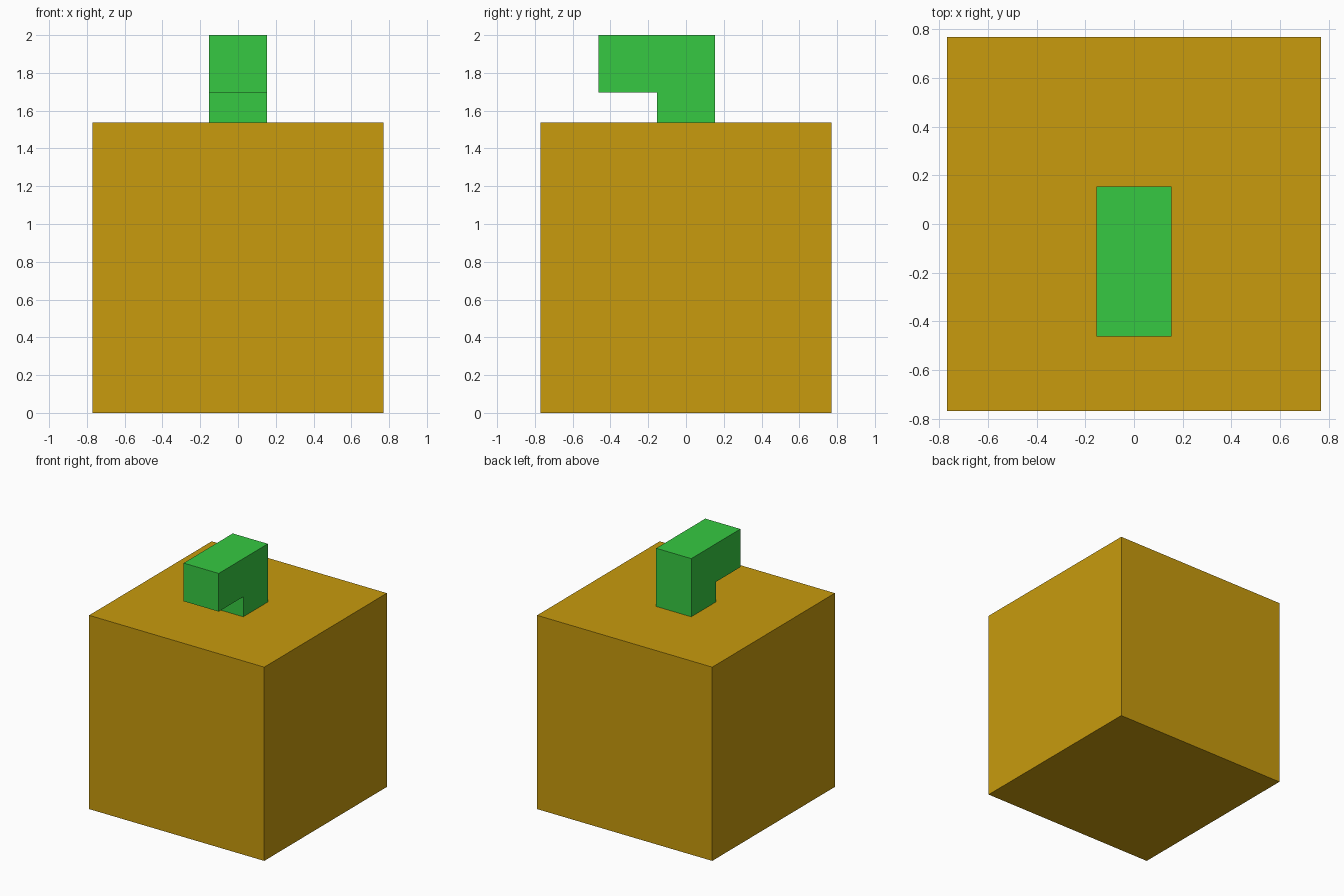
import bpy
import bmesh

if "Cube" in bpy.data.objects:
    bpy.data.objects.remove(bpy.data.objects["Cube"])


def material(name, rgb):
    mat = bpy.data.materials.new(name)
    mat.diffuse_color = (*rgb, 1.0)
    mat.use_nodes = True
    mat.node_tree.nodes["Principled BSDF"].inputs["Base Color"].default_value = mat.diffuse_color
    return mat


def prism(name, profile, half_width, mat):
    """Extrude a (y, z) side profile symmetrically along x."""
    bm = bmesh.new()
    face = bm.faces.new([bm.verts.new((-half_width, y, z)) for y, z in profile])
    extruded = bmesh.ops.extrude_face_region(bm, geom=[face])["geom"]
    verts = [g for g in extruded if isinstance(g, bmesh.types.BMVert)]
    bmesh.ops.translate(bm, verts=verts, vec=(2 * half_width, 0, 0))
    bmesh.ops.recalc_face_normals(bm, faces=bm.faces)
    mesh = bpy.data.meshes.new(name)
    bm.to_mesh(mesh)
    bm.free()
    mesh.materials.append(mat)
    obj = bpy.data.objects.new(name, mesh)
    bpy.context.collection.objects.link(obj)
    return obj


fruit_orange = material("golden_orange", (0.578, 0.328, 0.004))
stem_green = material("leaf_green", (0.037, 0.584, 0.054))

BODY = 0.769   # half size of the cube
TOP = 2 * BODY
STEM = 0.154   # half thickness of the stem

# Cube body
prism("body", [(-BODY, 0), (BODY, 0), (BODY, TOP), (-BODY, TOP)],
      BODY, fruit_orange)

# Hooked stem, with its arm reaching to the front
prism("stem", [(STEM, TOP), (STEM, 2.0), (-3 * STEM, 2.0),
               (-3 * STEM, 1.697), (-STEM, 1.697), (-STEM, TOP)],
      STEM, stem_green)
